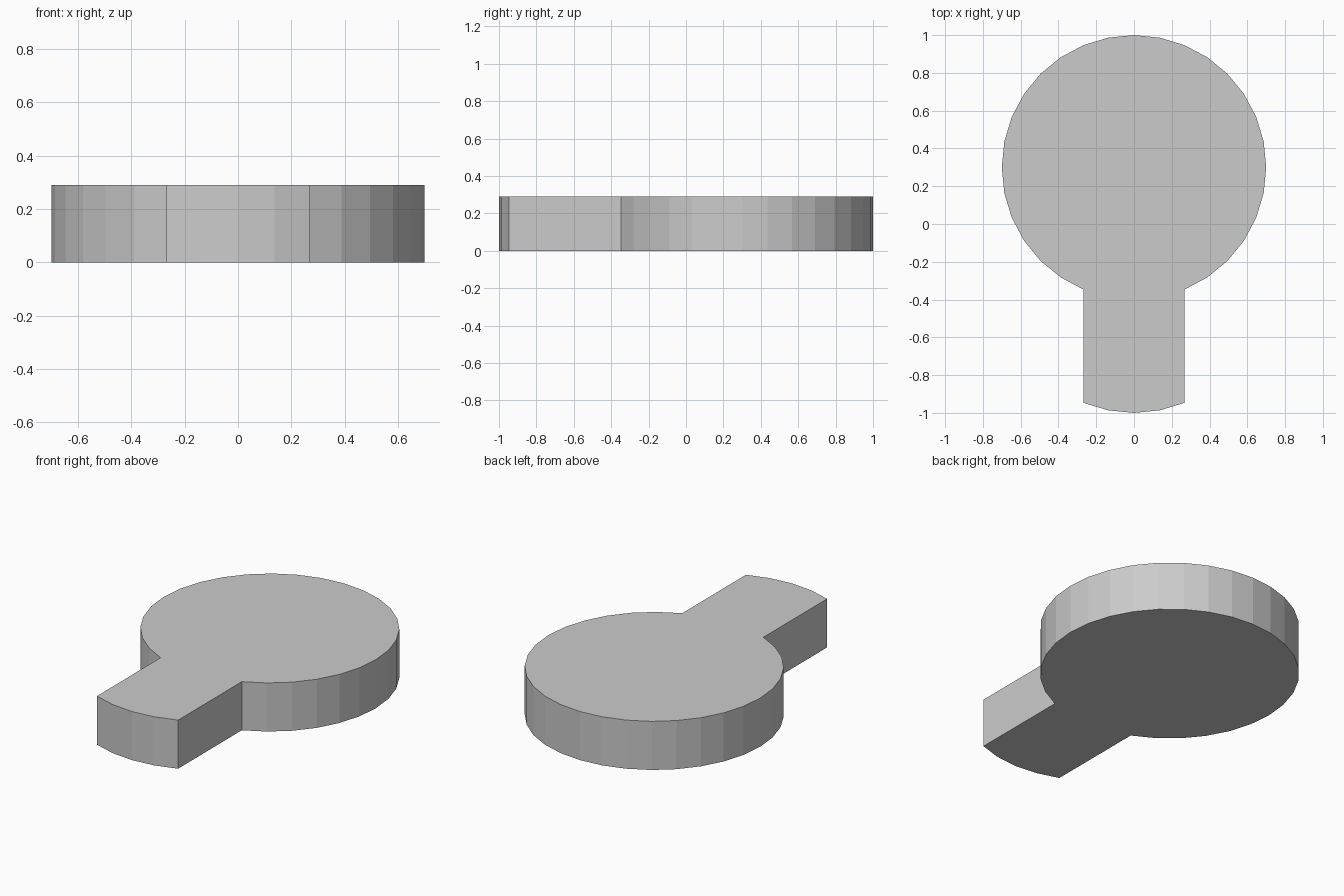
import bpy
import bmesh
import math

if "Cube" in bpy.data.objects:
    bpy.data.objects.remove(bpy.data.objects["Cube"])

SIDES, RADIUS, CENTRE_Y = 32, 0.7, 0.3
TAB_LENGTH, HEIGHT = 0.6, 0.29


def rim(i, shift=0.0):
    """Point i on the disc rim, counted from the front (-y) point."""
    a = 2 * math.pi * i / SIDES
    return (RADIUS * math.sin(a), CENTRE_Y - RADIUS * math.cos(a) - shift, 0)


# Outline: round head, then the same rim arc moved forward as the tab end
outline = [rim(i) for i in range(2, SIDES - 1)]
outline += [rim(i, TAB_LENGTH) for i in range(-2, 3)]

# Extrude the outline into a flat keyhole-shaped plate
bm = bmesh.new()
base = bm.faces.new([bm.verts.new(p) for p in outline])
top = bmesh.ops.extrude_face_region(bm, geom=[base], use_keep_orig=True)
bmesh.ops.translate(bm, vec=(0, 0, HEIGHT),
                    verts=[v for v in top["geom"] if isinstance(v, bmesh.types.BMVert)])
bmesh.ops.recalc_face_normals(bm, faces=bm.faces)

mesh = bpy.data.meshes.new("round_plate_with_tab")
bm.to_mesh(mesh)
bm.free()
plate = bpy.data.objects.new("round_plate_with_tab", mesh)
bpy.context.collection.objects.link(plate)
